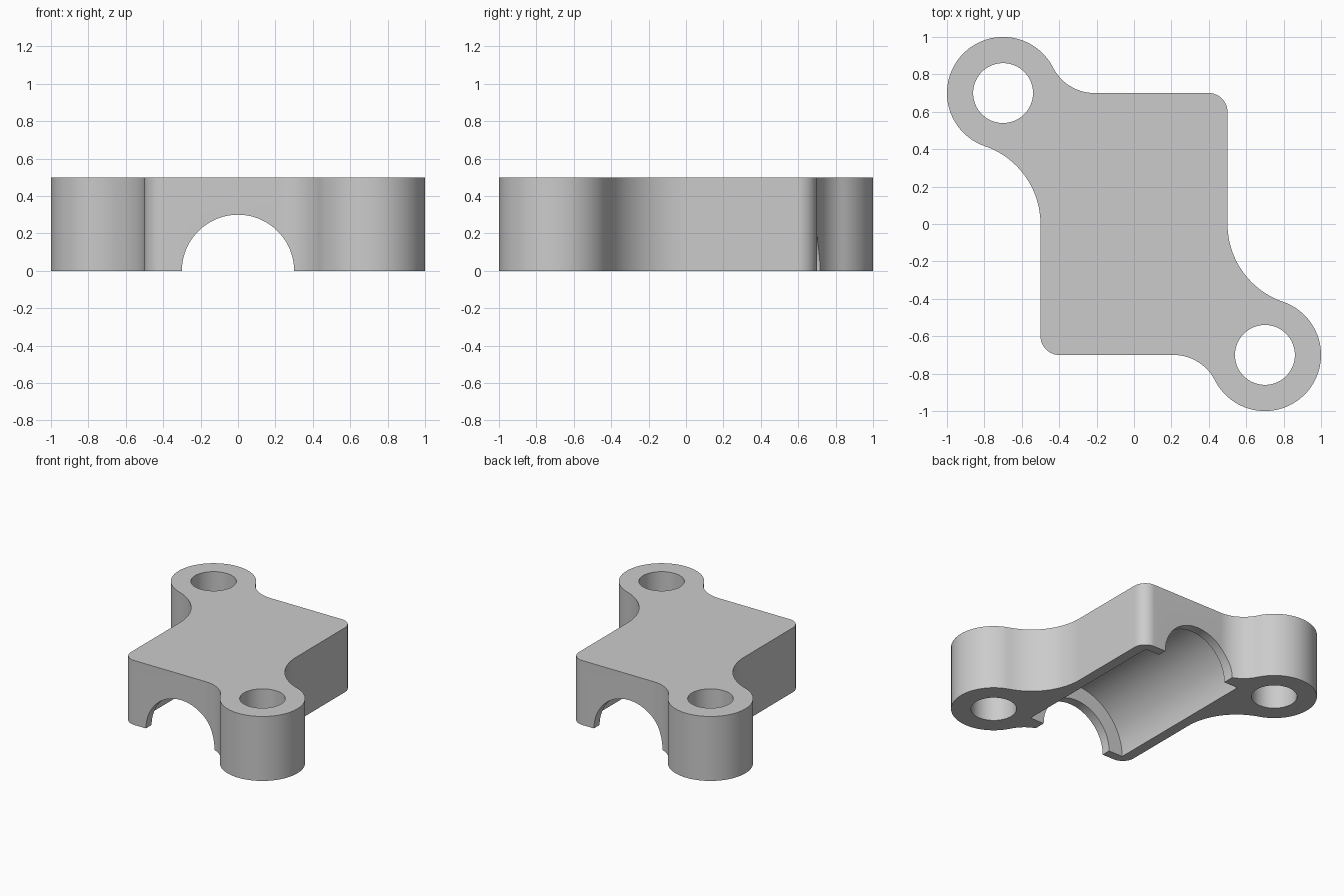
import bpy, bmesh, math
from mathutils import Vector

if "Cube" in bpy.data.objects:
    bpy.data.objects.remove(bpy.data.objects["Cube"])

HEIGHT = 0.5
LUG = Vector((-0.7, 0.7))        # lug centre; the other lug is its half-turn copy
LUG_R, HOLE_R = 0.3, 0.16
BODY_X, BODY_Y, CORNER = 0.5, 0.7, 0.1
LIP_R, BORE_R, BORE_HALF = 0.3, 0.42, 0.63


def arc(centre, radius, start, end, steps):
    return [(centre[0] + radius * math.cos(start + (end - start) * i / steps),
             centre[1] + radius * math.sin(start + (end - start) * i / steps))
            for i in range(steps + 1)]


def cut(target, name, radius, depth, location, rotation=(0, 0, 0)):
    """Subtract a cylinder from the target and discard the cutter."""
    bpy.ops.mesh.primitive_cylinder_add(vertices=96, radius=radius, depth=depth,
                                        location=location, rotation=rotation)
    cutter = bpy.context.object
    cutter.name = name
    cutter.hide_render = True
    mod = target.modifiers.new(name, 'BOOLEAN')
    mod.operation, mod.solver, mod.object = 'DIFFERENCE', 'EXACT', cutter
    bpy.context.view_layer.objects.active = target
    bpy.ops.object.modifier_apply(modifier=mod.name)
    bpy.data.objects.remove(cutter)


# Fillets that blend the lug into the back edge and the side edge of the body
r1 = 0.25
c1 = (LUG.x + math.sqrt((LUG_R + r1) ** 2 - r1 ** 2), BODY_Y + r1)
r2 = 0.44
c2 = (-BODY_X - r2, 0.0)
a1 = math.atan2(c1[1] - LUG.y, c1[0] - LUG.x)
a2 = math.atan2(c2[1] - LUG.y, c2[0] - LUG.x) + 2 * math.pi

# Half outline: rounded corner, fillet, lug, fillet; then its half-turn copy
half = arc((BODY_X - CORNER, BODY_Y - CORNER), CORNER, 0, math.pi / 2, 12)
half += arc(c1, r1, 1.5 * math.pi, a1 + math.pi, 18)
half += arc(LUG, LUG_R, a1, a2, 60)[1:]
half += arc(c2, r2, a2 - math.pi, 0, 24)[1:]
outline = half + [(-x, -y) for x, y in half]

# Solid plate
bm = bmesh.new()
base = bm.faces.new([bm.verts.new((x, y, 0)) for x, y in outline])
top = bmesh.ops.extrude_face_region(bm, geom=[base])
bmesh.ops.translate(bm, vec=(0, 0, HEIGHT),
                    verts=[g for g in top['geom'] if isinstance(g, bmesh.types.BMVert)])
bmesh.ops.recalc_face_normals(bm, faces=bm.faces)
mesh = bpy.data.meshes.new("bearing_cap")
bm.to_mesh(mesh)
bm.free()
cap = bpy.data.objects.new("bearing_cap", mesh)
bpy.context.collection.objects.link(cap)

# Bolt holes, end arches and the wider bore between the lips
for s in (1, -1):
    cut(cap, "bolt_hole", HOLE_R, 2, (s * LUG.x, s * LUG.y, HEIGHT / 2))
along_y = (math.pi / 2, 0, 0)
cut(cap, "end_arch", LIP_R, 3, (0, 0, 0), along_y)
cut(cap, "inner_bore", BORE_R, 2 * BORE_HALF, (0, 0, 0), along_y)

# Plain grey finish, smooth curves with sharp edges
grey = bpy.data.materials.new("light_grey")
grey.diffuse_color = (0.6, 0.6, 0.6, 1)
grey.use_nodes = True
grey.node_tree.nodes["Principled BSDF"].inputs["Base Color"].default_value = grey.diffuse_color
cap.data.materials.clear()
cap.data.materials.append(grey)
for p in cap.data.polygons:
    p.material_index = 0
bpy.ops.object.select_all(action='DESELECT')
cap.select_set(True)
bpy.context.view_layer.objects.active = cap
bpy.ops.object.shade_smooth_by_angle(angle=math.radians(30))
